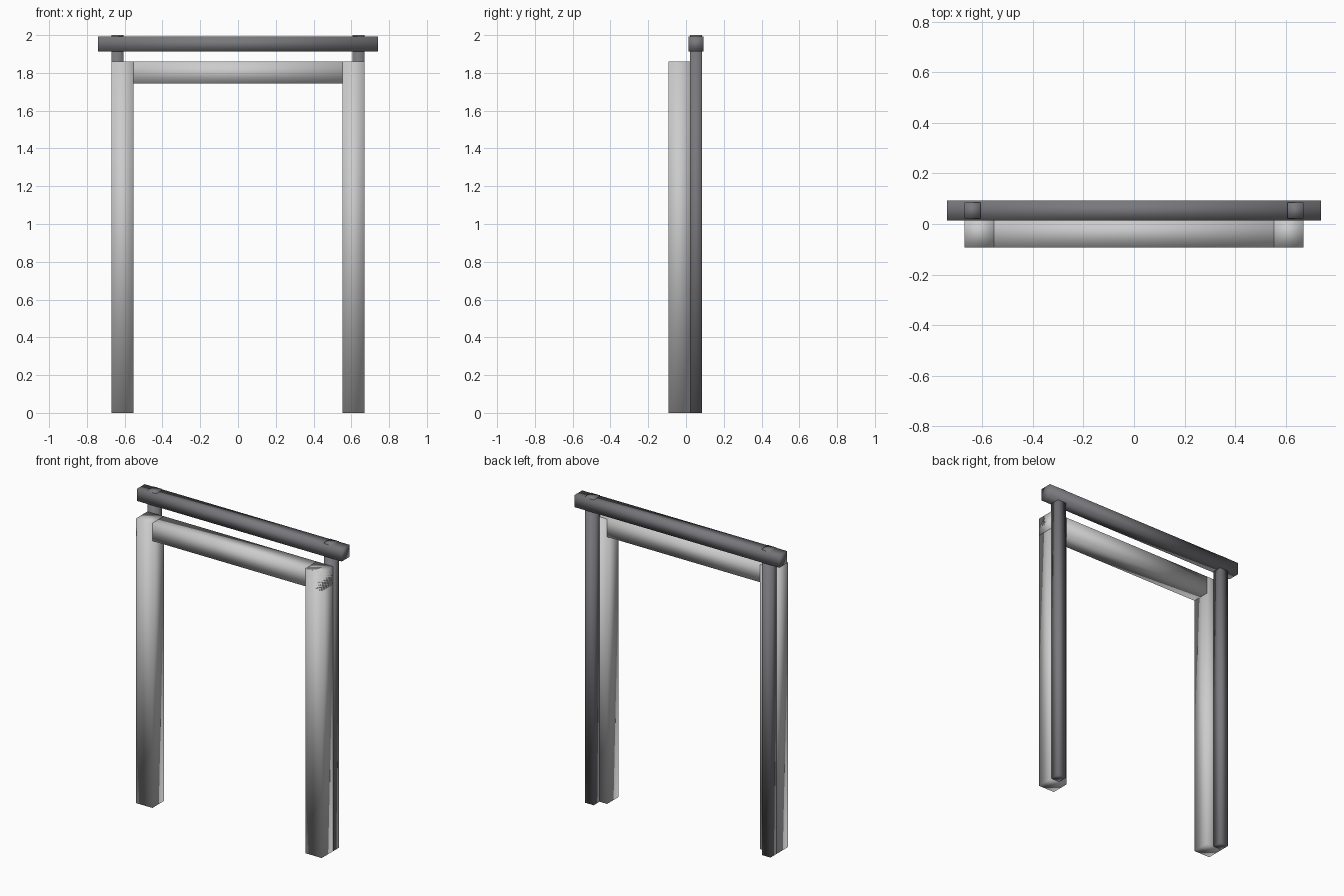
import bpy

if "Cube" in bpy.data.objects:
    bpy.data.objects.remove(bpy.data.objects["Cube"])

dark = bpy.data.materials.new("dark_metal")
dark.diffuse_color = (0.19, 0.19, 0.205, 1)
dark.use_nodes = True
dark.node_tree.nodes["Principled BSDF"].inputs["Base Color"].default_value = dark.diffuse_color


def beam(name, lo, hi, mat=None):
    """Smooth-shaded box spanning two corners."""
    bpy.ops.mesh.primitive_cube_add(size=1, location=[(a + b) / 2 for a, b in zip(lo, hi)])
    ob = bpy.context.object
    ob.name = name
    ob.scale = [b - a for a, b in zip(lo, hi)]
    bpy.ops.object.transform_apply(location=False, rotation=False, scale=True)
    bpy.ops.object.shade_smooth()
    if mat:
        ob.data.materials.append(mat)
    return ob


# Posts on both sides: thick frame post in front, thin dark post behind
for side, s in (("left", -1), ("right", 1)):
    def span(a, b):
        return sorted((s * a, s * b))
    x0, x1 = span(0.553, 0.67)
    beam(f"frame_post_{side}", (x0, -0.093, 0), (x1, 0.024, 1.86))
    x0, x1 = span(0.607, 0.67)
    beam(f"rear_post_{side}", (x0, 0.022, 0), (x1, 0.085, 2.0), dark)

# Lintel across the frame posts
beam("frame_lintel", (-0.67, -0.093, 1.743), (0.67, 0.024, 1.86))

# Dark crossbar overhanging the rear posts
beam("rear_crossbar", (-0.74, 0.014, 1.914), (0.74, 0.093, 1.993), dark)
